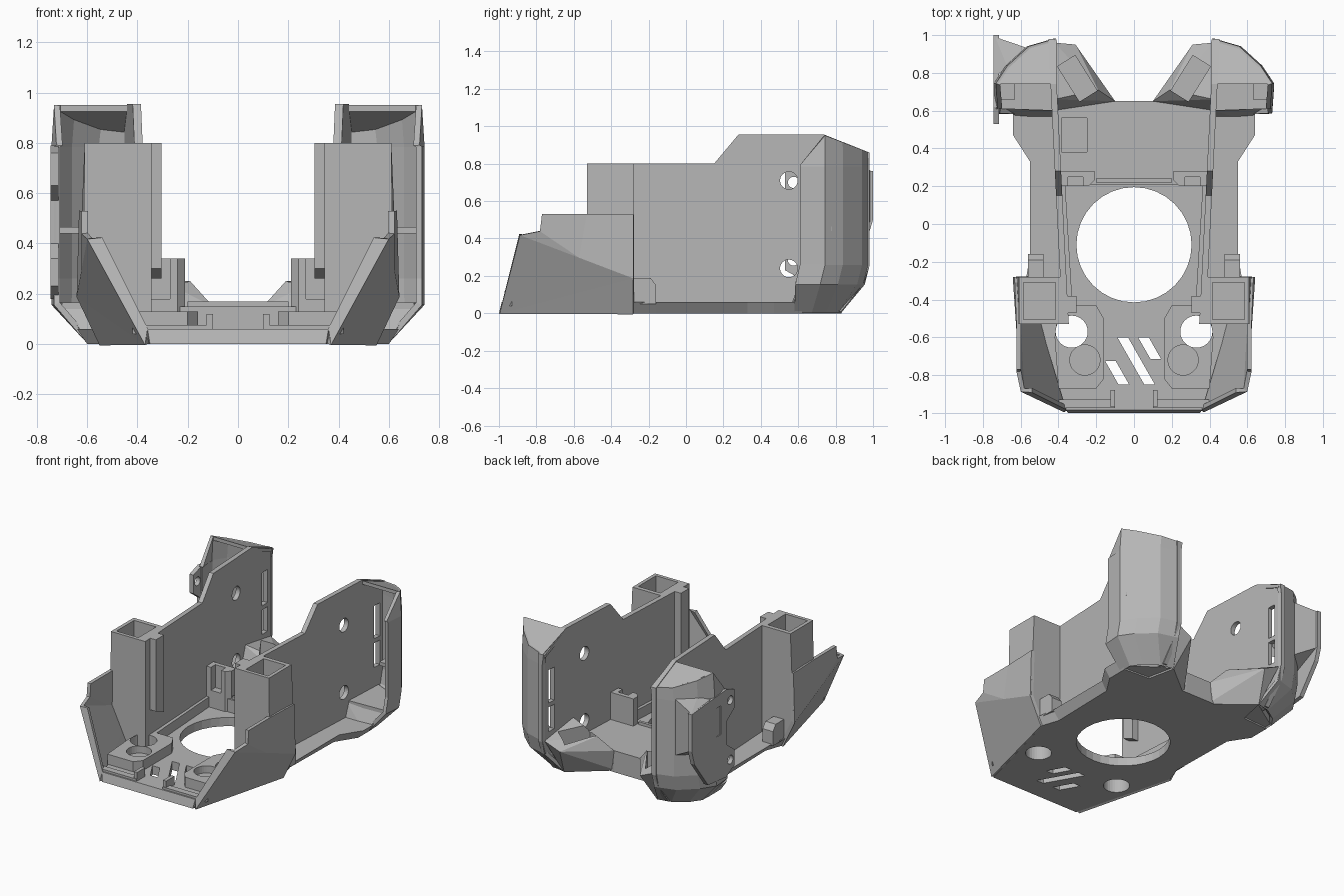
import bpy, bmesh, math
from mathutils import Matrix, Vector

cube = bpy.data.objects.get("Cube")
if cube:
    bpy.data.objects.remove(cube, do_unlink=True)

grey = bpy.data.materials.new("plain grey")
grey.use_nodes = True
colour = (0.47, 0.47, 0.47, 1)
grey.diffuse_color = colour
grey.node_tree.nodes["Principled BSDF"].inputs["Base Color"].default_value = colour


def add(name, verts, faces=None):
    """Mesh from points and faces, or their convex hull when no faces are given."""
    bm = bmesh.new()
    vs = [bm.verts.new(v) for v in verts]
    if faces is None:
        bmesh.ops.convex_hull(bm, input=vs)
    else:
        for f in faces:
            bm.faces.new([vs[i] for i in f])
    bmesh.ops.recalc_face_normals(bm, faces=bm.faces)
    me = bpy.data.meshes.new(name)
    bm.to_mesh(me)
    bm.free()
    me.materials.append(grey)
    ob = bpy.data.objects.new(name, me)
    bpy.context.collection.objects.link(ob)
    return ob


def loft(name, rings, caps=True):
    n = len(rings[0])
    verts = [p for r in rings for p in r]
    span = n if caps else n - 1
    faces = [(k * n + i, k * n + (i + 1) % n, (k + 1) * n + (i + 1) % n, (k + 1) * n + i)
             for k in range(len(rings) - 1) for i in range(span)]
    if caps:
        faces += [tuple(range(n)), tuple(range(len(verts) - n, len(verts)))]
    return add(name, verts, faces)


def slab(name, outline, z0, z1):
    return loft(name, [[(x, y, z) for x, y in outline] for z in (z0, z1)])


def box(name, x0, x1, y0, y1, z0, z1):
    return slab(name, [(x0, y0), (x1, y0), (x1, y1), (x0, y1)], z0, z1)


def circle(a, b, r):
    return [(a + r * math.cos(t * math.tau / 32), b + r * math.sin(t * math.tau / 32)) for t in range(32)]


def side_prism(name, outline, x0, x1):
    return loft(name, [[(x, y, z) for y, z in outline] for x in (x0, x1)])


def apply(ob, kind, **settings):
    m = ob.modifiers.new(kind, kind)
    for key, value in settings.items():
        setattr(m, key, value)
    bpy.context.view_layer.objects.active = ob
    bpy.ops.object.modifier_apply(modifier=m.name)


def cut(ob, cutter):
    apply(ob, 'BOOLEAN', operation='DIFFERENCE', solver='EXACT', object=cutter)
    bpy.data.objects.remove(cutter, do_unlink=True)


def mirror(ob):
    apply(ob, 'MIRROR', use_mirror_merge=False)


def both(half):
    return half + [(-x, y) for x, y in reversed(half)]


# Base plate with bevelled rim and its through openings
low = both([(.35, -1), (.54, -.28), (.5, -.16), (.51, .33), (.6, .47), (.6, .62), (.1, .65)])
high = both([(.36, -.985), (.57, -.28), (.55, -.16), (.55, .33), (.64, .47), (.64, .62), (.1, .65)])
base = loft("base_plate", [[(x, y, 0) for x, y in low], [(x, y, .06) for x, y in high]])
cut(base, slab("hole", circle(0, -.11, .305), -.1, .3))
for x in (-.33, .33):
    cut(base, slab("hole", circle(x, -.57, .085), -.1, .3))
for x, y0, y1 in ((-.06, -.6, -.85), (-.125, -.725, -.85), (.05, -.6, -.715)):
    dx = (y0 - y1) * .57
    cut(base, slab("slot", [(x - .028, y0), (x + .028, y0), (x + dx + .028, y1), (x + dx - .028, y1)], -.1, .3))

# Raised rear deck with a square pocket
deck = slab("rear_deck", both([(.4, .21), (.43, .6), (.1, .65)]), .05, .15)
cut(deck, box("pocket", -.385, -.25, .38, .56, .08, .3))
box("deck_ridge", -.2, .2, .22, .24, .14, .17)

# Tray rims beside the large opening
mirror(slab("tray_rim", [(.325, -.44), (.37, -.44), (.41, .22), (.365, .22)], .05, .13))

# Front pads with through holes and round sockets
pad = slab("front_pad", [(.16, -.82), (.2, -.87), (.4, -.87), (.42, -.6), (.4, -.43), (.2, -.43), (.16, -.5)], .05, .13)
cut(pad, slab("hole", circle(.33, -.57, .085), 0, .3))
cut(pad, slab("socket", circle(.26, -.72, .08), .08, .3))
mirror(pad)

# Front lip and step either side of the centre notch
mirror(slab("front_lip", [(.1, -.975), (.37, -.975), (.42, -.93), (.12, -.93)], .04, .075))
mirror(box("notch_cheek", .1, .125, -.97, -.88, .05, .12))

# Faceted front flank panels
flank = add("front_flank", [
    (.36, -.99, 0), (.59, -.88, .42), (.61, -.57, .3), (.63, -.28, .19), (.54, -.28, 0),
    (.61, -.78, .44), (.61, -.77, .53), (.61, -.53, .53), (.62, -.28, .53),
    (.36, -.97, .06), (.54, -.88, .42)],
    [(0, 2, 1), (0, 3, 2), (0, 4, 3), (1, 2, 5), (5, 2, 7, 6), (2, 3, 8, 7), (0, 1, 10, 9)])
apply(flank, 'SOLIDIFY', thickness=.025, offset=0)
mirror(flank)

# Hollow front towers
tower = loft("front_tower", [
    [(.345, -.53, .04), (.5, -.53, .04), (.54, -.28, .04), (.36, -.28, .04)],
    [(.345, -.53, .22), (.615, -.53, .3), (.635, -.28, .2), (.36, -.28, .2)],
    [(.345, -.53, .8), (.61, -.53, .8), (.61, -.28, .8), (.36, -.28, .8)]])
cut(tower, box("pocket", .415, .585, -.505, -.31, .3, 1))
mirror(tower)
mirror(side_prism("tower_lip", [(-.47, .3), (-.38, .26), (-.38, .8), (-.47, .8)], .305, .36))

# Side walls with screw holes and rear slots
wall = side_prism("side_wall", [
    (-.5, .03), (-.5, .8), (.15, .8), (.28, .955), (.74, .955), (.98, .86),
    (.98, .25), (.95, .16), (.83, .01)], .372, .405)
for v in wall.data.vertices:
    v.co.x += .05 * v.co.y
for z in (.24, .71):
    cut(wall, side_prism("hole", circle(.55, z, .047), .2, .7))
for z0, z1 in ((.3, .47), (.5, .73)):
    cut(wall, side_prism("slot", [(.86, z0), (.92, z0), (.92, z1), (.86, z1)], .2, .6))
mirror(wall)

# Small inner brackets and outer ledge lugs
bracket = slab("inner_bracket", [(.24, .2), (.4, .2), (.4, .28), (.21, .28), (.21, .23)], .06, .34)
cut(bracket, box("notch", .27, .35, .1, .25, .18, .5))
mirror(bracket)
mirror(side_prism("ledge_lug", [(-.3, .05), (-.16, .05), (-.16, .15), (-.19, .19), (-.3, .19)], .48, .56))

# Rear pods: curved shells open to the front with sloping roofs
plan = [(.42, .97), (.56, .93), (.67, .83), (.73, .74), (.72, .61)]
foot = [(.36, .82), (.45, .8), (.54, .74), (.59, .67), (.59, .58)]


def roof(y):
    return .95 - .4 * (y - .74)


rows = [[(x, y, .01) for x, y in foot],
        [(x, y - .025, .16) for x, y in plan],
        [(x, y, .26) for x, y in plan],
        [(x, y, .785) for x, y in plan],
        [(x - .01, y, roof(y) if y > .7 else .79) for x, y in plan]]
pod = loft("rear_pod", rows, caps=False)
apply(pod, 'SOLIDIFY', thickness=.025, offset=0)
mirror(pod)
lid = rows[-1][:4] + [(.41, .74, .95)]
lid_ob = loft("pod_roof", [lid, [(x, y, z - .025) for x, y, z in lid]])
mirror(lid_ob)
mirror(slab("pod_floor", [(.42, .6), (.7, .61), (.71, .74), (.64, .82), (.42, .92)], .14, .165))
mirror(add("pod_underside", [(.38, .55, .01), (.59, .55, .01), (.59, .67, .01), (.36, .82, .01),
                             (.64, .6, .06), (.7, .62, .15), (.42, .6, .15), (.42, .9, .15)]))
mirror(box("pod_rib", .63, .72, .66, .78, .44, .465))

# Pocketed bumpers stepping in towards the rear deck
bumper = add("rear_bumper", [(.1, .62, 0), (.42, .55, 0), (.36, .83, 0), (.1, .65, .15),
                             (.19, .71, .25), (.31, .95, .2), (.42, .96, .25), (.42, .66, .31)])
cutter = box("pocket", -.055, .055, -.11, .11, .13, .5)
cutter.data.transform(Matrix.Translation(Vector((.3, .77, 0))) @ Matrix.Rotation(math.radians(-32), 4, 'Z'))
cut(bumper, cutter)
mirror(bumper)

# Mounting plate on one pod only, with two screw lugs
plate = side_prism("mount_plate", [
    (.53, .23), (.62, .18), (.82, .2), (.97, .4), (1, .5), (1, .76), (.62, .79),
    (.53, .76), (.53, .63), (.61, .57), (.61, .4), (.53, .34)], -.745, -.715)
for z in (.285, .7):
    cut(plate, side_prism("hole", circle(.575, z, .03), -1, -.5))
cut(plate, side_prism("slot", [(.68, .5), (.73, .5), (.73, .7), (.68, .7)], -1, -.735))
add("plate_web", [(-.735, .99, .76), (-.735, .99, .5), (-.56, .93, .8), (-.56, .93, .4),
                  (-.67, .83, .8), (-.67, .83, .4), (-.735, .78, .78), (-.735, .78, .4)])
